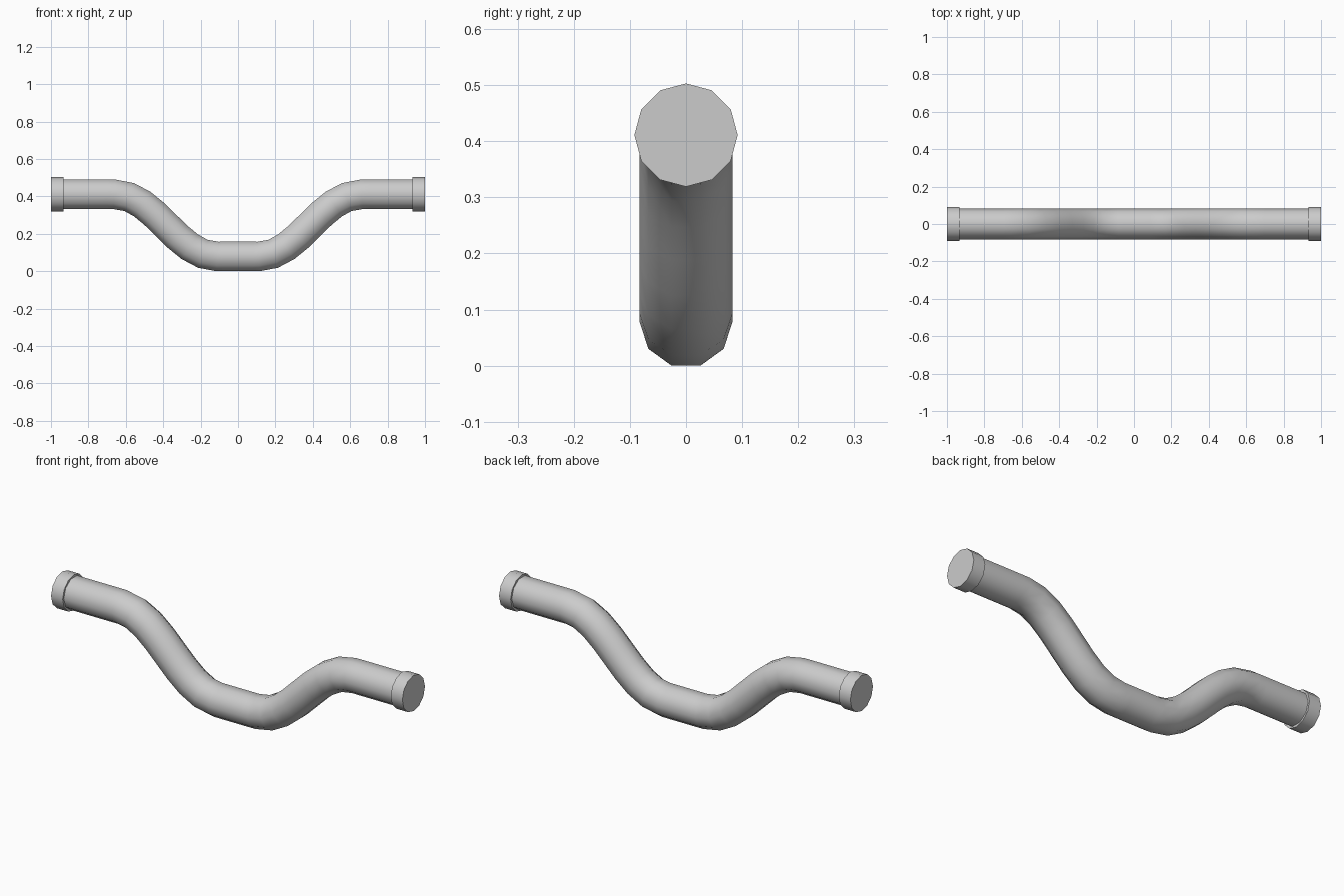
import bpy, math
from mathutils import Vector

if "Cube" in bpy.data.objects:
    bpy.data.objects.remove(bpy.data.objects["Cube"])

R = 0.083                              # pipe radius
LOW, HIGH = R * math.sin(math.radians(72)), 0.411
HANDLE = 0.22                          # handle length at the bends

# (x, z, left handle length, right handle length)
half = [(0.985, HIGH, 0.1, 0.1), (0.66, HIGH, HANDLE, 0.1), (0.11, LOW, 0.07, HANDLE)]
path = [(-x, z, b, a) for x, z, a, b in half] + half[::-1]

# Bent pipe: ten-sided bevelled curve
curve = bpy.data.curves.new("bent_pipe", 'CURVE')
curve.dimensions = '3D'
curve.twist_mode = 'Z_UP'
curve.resolution_u = 8
curve.bevel_depth = R
curve.bevel_resolution = 3
curve.use_fill_caps = True
spline = curve.splines.new('BEZIER')
spline.bezier_points.add(len(path) - 1)
for p, (x, z, left, right) in zip(spline.bezier_points, path):
    p.handle_left_type = p.handle_right_type = 'FREE'
    p.co = (x, 0, z)
    p.handle_left = p.co - Vector((left, 0, 0))
    p.handle_right = p.co + Vector((right, 0, 0))

pipe = bpy.data.objects.new("bent_pipe", curve)
bpy.context.collection.objects.link(pipe)
bpy.context.view_layer.objects.active = pipe
pipe.select_set(True)
bpy.ops.object.convert(target='MESH')
bpy.ops.object.shade_smooth_by_angle(angle=math.radians(50))

# End collars: twelve-sided discs
for side, name in ((-1, "left_collar"), (1, "right_collar")):
    bpy.ops.mesh.primitive_cylinder_add(vertices=12, radius=0.092, depth=0.066,
                                        location=(side * 0.967, 0, HIGH),
                                        rotation=(0, math.pi / 2, 0))
    collar = bpy.context.object
    collar.name = name
    bpy.ops.object.shade_smooth_by_angle(angle=math.radians(40))
